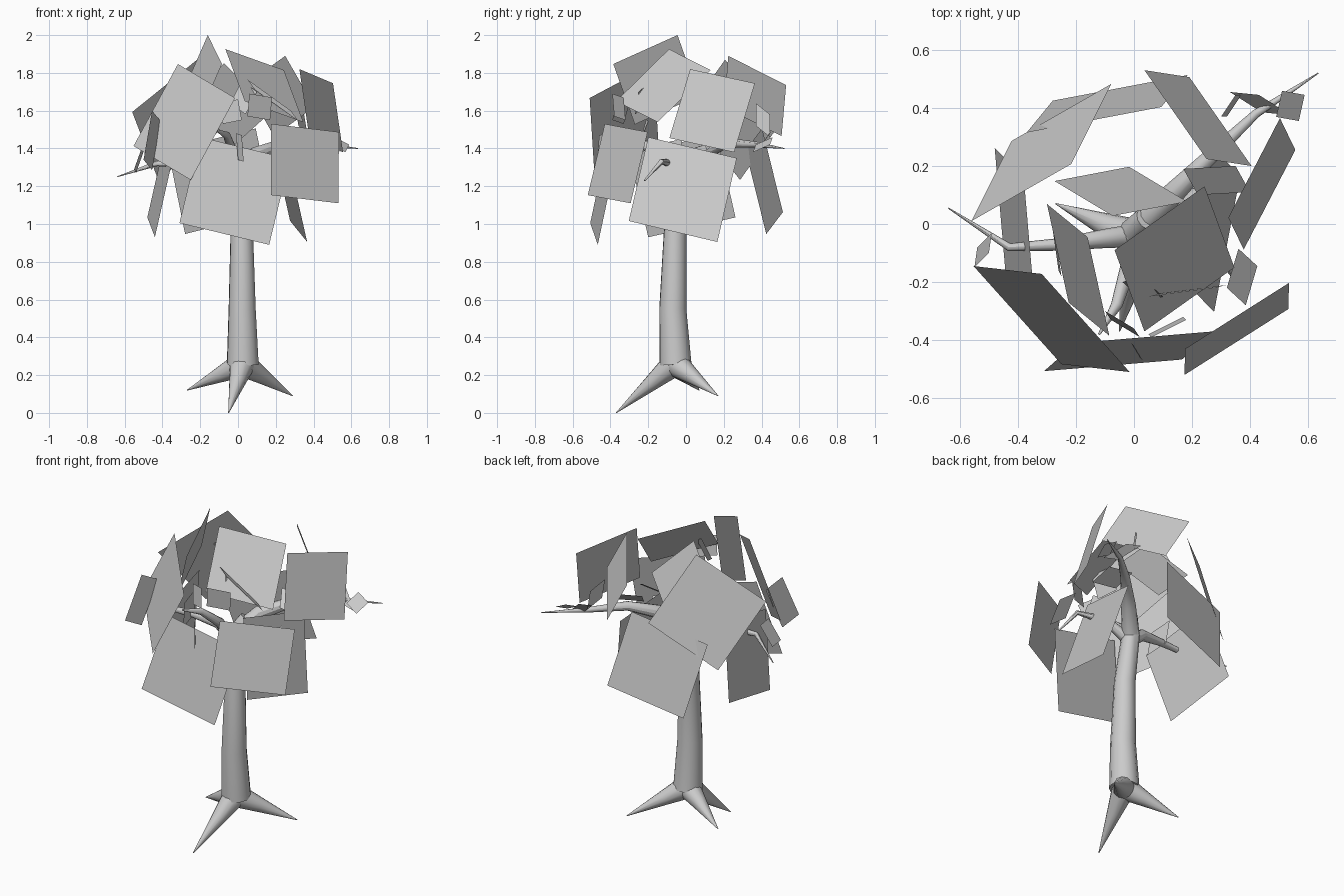
import bpy
from mathutils import Vector


def tube(name, points):
    """Tapered round limb through (x, y, z, radius) points."""
    cu = bpy.data.curves.new(name, 'CURVE')
    cu.dimensions = '3D'
    cu.bevel_depth = 1.0
    cu.bevel_resolution = 4
    cu.use_fill_caps = True
    sp = cu.splines.new('POLY')
    sp.points.add(len(points) - 1)
    for p, (x, y, z, r) in zip(sp.points, points):
        p.co = (x, y, z, 1)
        p.radius = r
    ob = bpy.data.objects.new(name, cu)
    bpy.context.collection.objects.link(ob)
    bpy.ops.object.select_all(action='DESELECT')
    ob.select_set(True)
    bpy.context.view_layer.objects.active = ob
    bpy.ops.object.convert(target='MESH')
    bpy.ops.object.shade_smooth_by_angle()


def card(name, a, b, c):
    """Flat leaf card: corner a and its two neighbours b and c."""
    a, b, c = Vector(a), Vector(b), Vector(c)
    me = bpy.data.meshes.new(name)
    me.from_pydata([a, b, b + c - a, c], [], [(0, 1, 2, 3)])
    ob = bpy.data.objects.new(name, me)
    bpy.context.collection.objects.link(ob)


# Trunk; the back right branch carries on from its top
tube("trunk", [(0.025, -0.055, 0.255, 0.086), (0.022, -0.07, 0.55, 0.073),
               (0.02, -0.058, 0.95, 0.061), (0.0, -0.03, 1.25, 0.052),
               (0.05, 0.02, 1.34, 0.045)])

# Three pointed roots
for i, tip in enumerate([(-0.05, -0.37, 0.0), (-0.27, 0.07, 0.12), (0.29, 0.17, 0.09)]):
    t, top = Vector(tip), Vector((0.025, -0.055, 0.25))
    out = Vector((t.x - top.x, t.y - top.y, 0)).normalized()
    base = top + out * 0.02
    tube(f"root_{i + 1}", [(*base, 0.066), (*base.lerp(t, 0.35), 0.043), (*t, 0.002)])

# Branches
tube("branch_back_right", [(0.0, -0.03, 1.25, 0.05), (0.1, 0.07, 1.37, 0.042),
                           (0.25, 0.22, 1.43, 0.027), (0.42, 0.38, 1.42, 0.015),
                           (0.635, 0.52, 1.4, 0.002)])
tube("branch_left", [(0.0, -0.04, 1.22, 0.04), (-0.1, -0.05, 1.3, 0.033),
                     (-0.25, -0.07, 1.32, 0.022), (-0.43, -0.08, 1.32, 0.014),
                     (-0.64, 0.055, 1.25, 0.002)])
tube("branch_front", [(0.0, -0.05, 1.2, 0.035), (-0.02, -0.15, 1.36, 0.028),
                      (-0.06, -0.28, 1.47, 0.02), (-0.12, -0.38, 1.5, 0.004)])
tube("branch_right", [(0.0, -0.04, 1.22, 0.035), (0.14, -0.08, 1.32, 0.025),
                      (0.31, -0.13, 1.33, 0.014), (0.37, -0.22, 1.23, 0.004)])

# Outer leaf cards: low skirt, middle ring, then crown
large_cards = [
    ((-0.31, -0.507, 1.005), (0.165, -0.467, 0.89), (-0.2, -0.41, 1.46)),
    ((0.276, -0.303, 1.016), (0.366, 0.166, 0.905), (0.176, -0.2, 1.46)),
    ((-0.28, 0.425, 0.947), (0.184, 0.513, 1.063), (-0.37, 0.315, 1.39)),
    ((-0.44, -0.2, 0.93), (-0.48, 0.262, 1.035), (-0.34, -0.3, 1.37)),
    ((0.176, -0.43, 1.53), (0.534, -0.203, 1.487), (0.174, -0.52, 1.153)),
    ((-0.318, -0.172, 1.847), (-0.015, -0.51, 1.667), (-0.553, -0.145, 1.413)),
    ((0.325, 0.022, 1.82), (0.503, 0.365, 1.745), (0.378, -0.088, 1.455)),
    ((0.25, 0.224, 1.89), (0.036, 0.53, 1.735), (0.405, 0.2, 1.62)),
    ((-0.216, 0.207, 1.87), (-0.56, 0.01, 1.593), (-0.078, 0.483, 1.51)),
    ((-0.16, -0.045, 2.0), (-0.085, -0.385, 1.847), (-0.3, 0.069, 1.68)),
    ((-0.067, -0.09, 1.926), (0.243, 0.13, 1.815), (0.036, -0.37, 1.65)),
    ((-0.074, 0.028, 1.85), (0.183, 0.077, 1.6), (-0.274, 0.148, 1.67)),
]
for i, abc in enumerate(large_cards):
    card(f"large_leaf_card_{i + 1}", *abc)

# Small leaf cards clustered on the branches
small_cards = [
    ((0.51, 0.459, 1.46), (0.588, 0.445, 1.42), (0.49, 0.369, 1.42)),
    ((0.33, 0.455, 1.5), (0.43, 0.445, 1.48), (0.44, 0.385, 1.4)),
    ((0.30, 0.37, 1.64), (0.35, 0.445, 1.58), (0.32, 0.37, 1.52)),
    ((0.17, 0.19, 1.5), (0.35, 0.2, 1.47), (0.22, 0.1, 1.42)),
    ((0.36, -0.085, 1.42), (0.425, -0.145, 1.38), (0.32, -0.22, 1.33)),
    ((0.05, -0.25, 1.765), (0.28, -0.22, 1.6), (0.09, -0.24, 1.71)),
    ((0.06, -0.39, 1.69), (0.18, -0.33, 1.67), (0.05, -0.38, 1.57)),
    ((-0.1, -0.3, 1.64), (0.0, -0.36, 1.66), (-0.08, -0.33, 1.53)),
    ((-0.455, -0.3, 1.6), (-0.41, -0.2, 1.545), (-0.5, -0.4, 1.34)),
    ((-0.49, -0.03, 1.41), (-0.5, -0.1, 1.43), (-0.54, -0.08, 1.27)),
    ((-0.28, -0.02, 1.45), (-0.26, -0.16, 1.42), (-0.27, -0.04, 1.31)),
    ((-0.01, -0.41, 1.48), (0.02, -0.46, 1.47), (0.0, -0.42, 1.34)),
    ((0.02, -0.18, 1.76), (0.1, -0.25, 1.7), (-0.04, -0.2, 1.64)),
]
for i, abc in enumerate(small_cards):
    card(f"small_leaf_card_{i + 1}", *abc)
